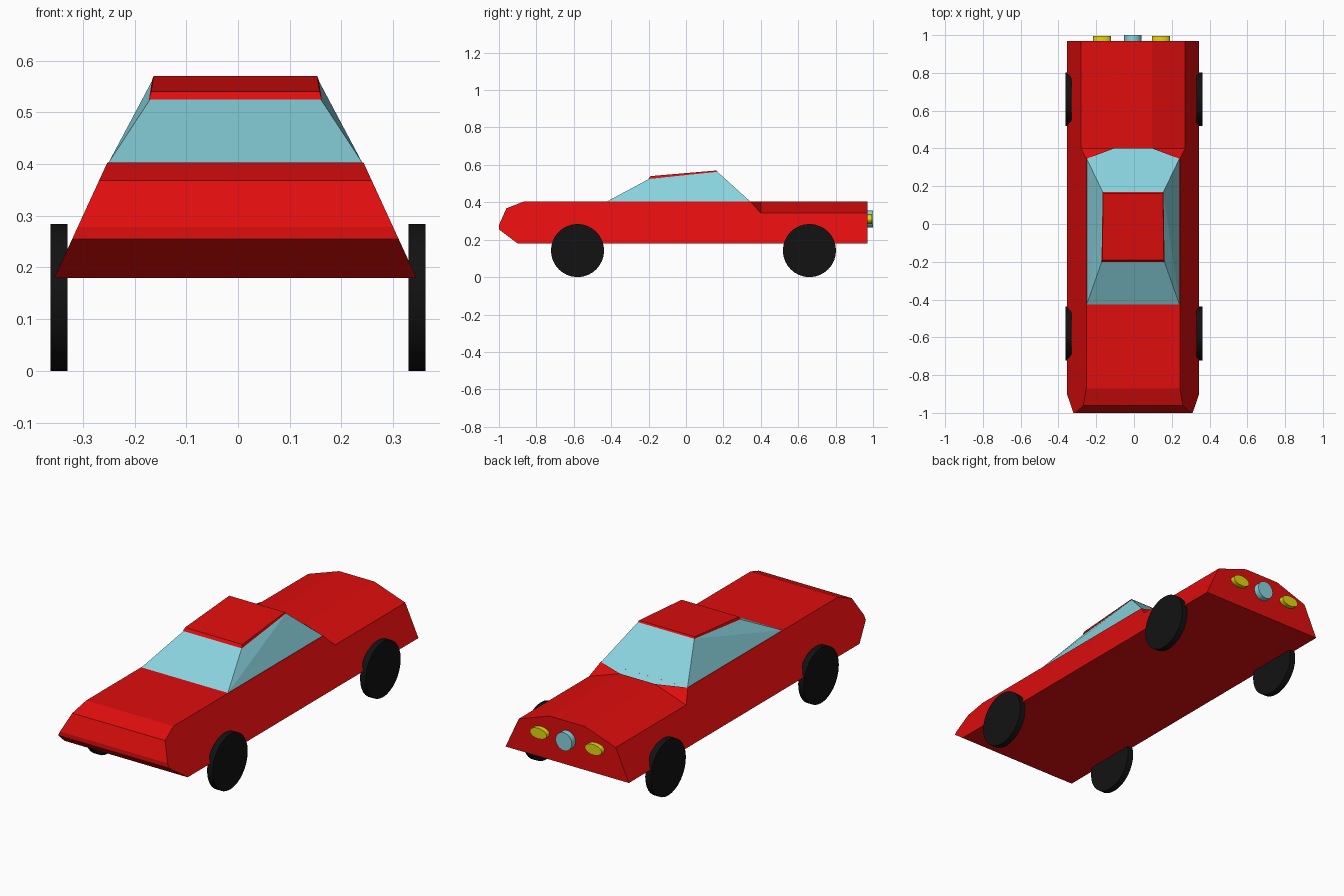
import bpy
import bmesh
import math

cube = bpy.data.objects.get("Cube")
if cube:
    bpy.data.objects.remove(cube, do_unlink=True)

CENTRE = -0.005  # the shell sits slightly off the axle centre


def material(name, rgb):
    mat = bpy.data.materials.new(name)
    mat.use_nodes = True
    mat.diffuse_color = (*rgb, 1)
    mat.node_tree.nodes["Principled BSDF"].inputs["Base Color"].default_value = (*rgb, 1)
    return mat


RED = material("red_paint", (0.74, 0.004, 0.004))
GLASS = material("pale_blue_glass", (0.25, 0.65, 0.73))
BLACK = material("black_rubber", (0.006, 0.006, 0.006))
YELLOW = material("yellow_lamp", (0.78, 0.68, 0.006))


def make_object(name, bm, mat):
    bmesh.ops.recalc_face_normals(bm, faces=bm.faces[:])
    mesh = bpy.data.meshes.new(name)
    bm.to_mesh(mesh)
    bm.free()
    mesh.materials.append(mat)
    obj = bpy.data.objects.new(name, mesh)
    bpy.context.collection.objects.link(obj)
    return obj


def pair(bm, x, y, z):
    """Mirrored vertices: left (+x) and right (-x)."""
    return [bm.verts.new((CENTRE + s * x, y, z)) for s in (1, -1)]


def half_width(z):
    return 0.35 - (z - 0.18) * 0.46


def disc(name, loc, rx, ry, depth, axis, mat, sides=32):
    """Flat cylinder with its axis along x or y."""
    bm = bmesh.new()
    bmesh.ops.create_cone(bm, cap_ends=True, segments=sides, radius1=1, radius2=1, depth=depth)
    bmesh.ops.scale(bm, vec=(rx, ry, 1), verts=bm.verts[:])
    obj = make_object(name, bm, mat)
    obj.location = loc
    turn = math.pi / 2
    obj.rotation_euler = (0, turn, 0) if axis == "x" else (turn, 0, 0)
    bpy.ops.object.select_all(action="DESELECT")
    obj.select_set(True)
    bpy.context.view_layer.objects.active = obj
    bpy.ops.object.shade_smooth_by_angle(angle=math.radians(40))
    return obj


# Body: side profile spanned between sloping flanks
profile = [(-0.9, 0.18), (-1.0, 0.255), (-1.0, 0.278), (-0.96, 0.368), (-0.87, 0.403),
           (0.345, 0.403), (0.40, 0.342), (0.97, 0.342), (0.97, 0.18)]
bm = bmesh.new()
rows = [pair(bm, half_width(z), y, z) for y, z in profile]
for side in (0, 1):
    bm.faces.new([row[side] for row in rows])
for i in (0, 1, 2, 3, 4, 8):  # nose, main deck and floor
    a, b = rows[i], rows[(i + 1) % len(rows)]
    bm.faces.new((a[0], b[0], b[1], a[1]))
# Raised crown at the other end, with cowl corners and end panel
crown_in = pair(bm, 0.1, 0.40, 0.403)
crown_out = pair(bm, 0.1, 0.97, 0.403)
cowl, inner, outer, foot = rows[5:9]
bm.faces.new((crown_in[0], crown_out[0], crown_out[1], crown_in[1]))
for s in (0, 1):
    bm.faces.new((inner[s], outer[s], crown_out[s], crown_in[s]))
    bm.faces.new((cowl[s], inner[s], crown_in[s]))
bm.faces.new((foot[0], outer[0], crown_out[0], crown_out[1], outer[1], foot[1]))
make_object("body", bm, RED)

# Cabin glass, the windscreen dipping behind the crown
bm = bmesh.new()
a = pair(bm, 0.245, -0.425, 0.403)
b = pair(bm, 0.165, -0.198, 0.525)
c = pair(bm, 0.160, 0.168, 0.563)
d = pair(bm, 0.245, 0.345, 0.403)
e = pair(bm, 0.2, 0.40, 0.353)
bm.faces.new((a[0], a[1], b[1], b[0]))
bm.faces.new((b[0], b[1], c[1], c[0]))
bm.faces.new((c[0], c[1], d[1], e[1], e[0], d[0]))
for s in (0, 1):
    bm.faces.new((a[s], b[s], c[s]))
    bm.faces.new((a[s], c[s], d[s]))
make_object("cabin_glass", bm, GLASS)

# Roof: thin wedge, thicker at the front
bm = bmesh.new()
for x, y, z in ((0.167, -0.20, 0.525), (0.163, -0.19, 0.54),
                (0.161, 0.169, 0.563), (0.158, 0.162, 0.57)):
    pair(bm, x, y, z)
bmesh.ops.convex_hull(bm, input=bm.verts[:])
bmesh.ops.dissolve_limit(bm, angle_limit=0.02, verts=bm.verts[:], edges=bm.edges[:])
make_object("roof", bm, RED)

# Wheels
for end, y in (("front", -0.58), ("rear", 0.66)):
    for side, s in (("left", 1), ("right", -1)):
        disc(f"{end}_{side}_wheel", (s * 0.346, y, 0.142), 0.142, 0.142, 0.032, "x", BLACK)

# Lamps and round badge plate on the end panel
for side, x in (("left", 0.143), ("right", -0.169)):
    disc(f"{side}_lamp", (x, 0.98, 0.31), 0.048, 0.027, 0.028, "y", YELLOW)
disc("round_plate", (-0.006, 0.983, 0.31), 0.046, 0.046, 0.034, "y", GLASS)
